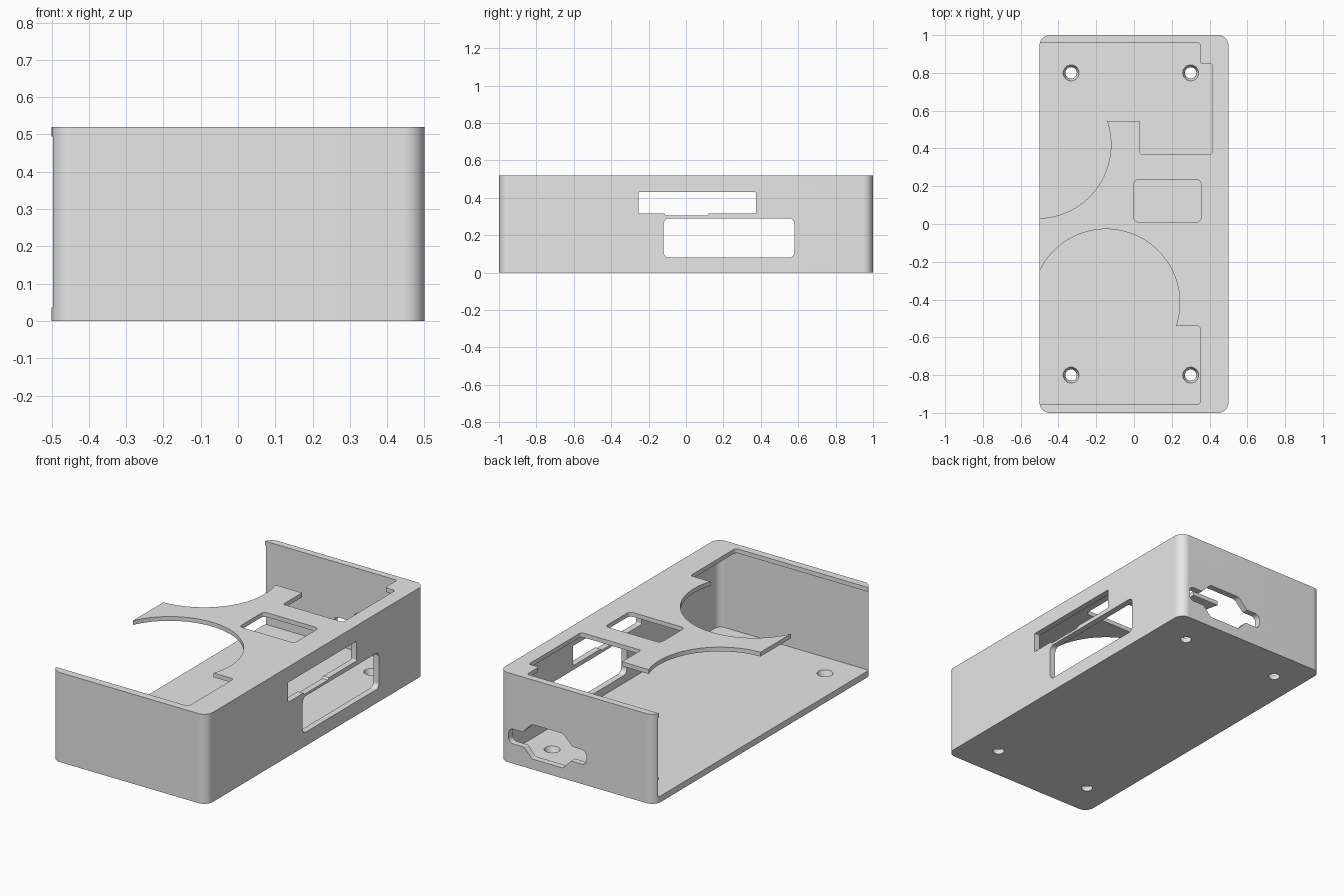
import bpy
import bmesh
from math import cos, sin, tan, radians
from mathutils import Vector, Matrix

if "Cube" in bpy.data.objects:
    bpy.data.objects.remove(bpy.data.objects["Cube"], do_unlink=True)

HEIGHT, WALL, LID = 0.52, 0.036, 0.025

grey = bpy.data.materials.new("light grey plastic")
grey.use_nodes = True
grey.diffuse_color = (0.8, 0.8, 0.8, 1)
grey.node_tree.nodes["Principled BSDF"].inputs["Base Color"].default_value = (0.8, 0.8, 0.8, 1)


def fillet(corners, steps=12):
    """Round each (x, y, radius) corner of an outline."""
    pts = []
    for i, (x, y, r) in enumerate(corners):
        p = Vector((x, y))
        if r == 0:
            pts.append(p)
            continue
        u = (Vector(corners[i - 1][:2]) - p).normalized()
        v = (Vector(corners[(i + 1) % len(corners)][:2]) - p).normalized()
        half = u.angle(v) / 2
        centre = p + (u + v).normalized() * r / sin(half)
        a, b = (p + w * r / tan(half) - centre for w in (u, v))
        pts += [centre + a.lerp(b, k / steps).normalized() * r for k in range(steps + 1)]
    return pts


def box(x0, x1, y0, y1, r):
    return [(x0, y0, r), (x1, y0, r), (x1, y1, r), (x0, y1, r)]


def arc(cx, cy, r, start, end, steps=48):
    angles = [radians(start + (end - start) * k / steps) for k in range(steps + 1)]
    return [(cx + r * cos(a), cy + r * sin(a), 0) for a in angles]


def finish(name, bm):
    bmesh.ops.recalc_face_normals(bm, faces=bm.faces)
    mesh = bpy.data.meshes.new(name)
    bm.to_mesh(mesh)
    bm.free()
    mesh.materials.append(grey)
    obj = bpy.data.objects.new(name, mesh)
    bpy.context.collection.objects.link(obj)
    return obj


def prism(name, corners, lo, hi, axis="z"):
    """Extrude a filleted outline along an axis from lo to hi."""
    place = {"z": lambda p: (p.x, p.y, lo),
             "x": lambda p: (lo, p.x, p.y),
             "y": lambda p: (p.x, lo, p.y)}[axis]
    bm = bmesh.new()
    face = bm.faces.new([bm.verts.new(place(p)) for p in fillet(corners)])
    shift = Vector([hi - lo if a == axis else 0 for a in "xyz"])
    ext = bmesh.ops.extrude_face_region(bm, geom=[face])
    bmesh.ops.translate(bm, vec=shift, verts=[g for g in ext["geom"] if isinstance(g, bmesh.types.BMVert)])
    return finish(name, bm)


# Outer case and the cavity, open on the -x side
case = prism("case", box(-0.5, 0.5, -1, 1, 0.055), 0, HEIGHT)
inner = 1 - WALL
cavity = [(-0.7, -inner, 0), (0.5 - WALL, -inner, 0.04), (0.5 - WALL, inner, 0.04), (-0.7, inner, 0)]
cutters = [prism("cavity_cutter", cavity, WALL, HEIGHT - LID)]

# Lid openings: two large bays with circular bites, and a small window
back_bay = [(-0.7, 0.96, 0), (0.35, 0.96, 0.015), (0.35, 0.85, 0.01), (0.415, 0.85, 0.015),
            (0.415, 0.37, 0.015), (0.03, 0.37, 0.015), (0.03, 0.545, 0)]
back_bay += arc(-0.512, 0.42, 0.39, 18.7, -90) + [(-0.7, 0.03, 0)]
front_bay = [(-0.7, -0.955, 0), (0.35, -0.955, 0.015), (0.35, -0.54, 0.015)]
front_bay += arc(-0.148, -0.417, 0.39, -18.4, 170) + [(-0.7, -0.349, 0)]
for name, outline in (("back_bay_cutter", back_bay), ("front_bay_cutter", front_bay),
                      ("window_cutter", box(0, 0.355, 0.01, 0.235, 0.025))):
    cutters.append(prism(name, outline, HEIGHT - 0.1, HEIGHT + 0.1))

# Side wall slots
upper_slot = [(-0.255, 0.43, 0.006), (-0.255, 0.315, 0.006), (-0.115, 0.315, 0), (-0.11, 0.305, 0),
              (0.11, 0.305, 0), (0.12, 0.315, 0), (0.375, 0.315, 0.006), (0.375, 0.43, 0.006)]
cutters.append(prism("upper_slot_cutter", upper_slot, 0.43, 0.6, "x"))
cutters.append(prism("lower_slot_cutter", box(-0.12, 0.58, 0.08, 0.29, 0.03), 0.43, 0.6, "x"))

# Socket hole with two ears in the back wall, mirrored about its centre
SOCKET_X = 0.19
half = [(0.1, 0.06, 0.02), (0.15, 0.115, 0.01), (0.25, 0.115, 0.03), (0.25, 0.2, 0.03),
        (0.16, 0.2, 0.01), (0.1, 0.26, 0.03)]
socket = [(SOCKET_X + x, z, r) for x, z, r in half]
socket += [(SOCKET_X - x, z, r) for x, z, r in reversed(half)]
cutters.append(prism("socket_cutter", socket, 0.9, 1.1, "y"))

# Tapered screw holes in the floor
for x in (-0.333, 0.3):
    for y in (-0.8, 0.8):
        bm = bmesh.new()
        bmesh.ops.create_cone(bm, cap_ends=True, segments=32, radius1=0.0266, radius2=0.0454,
                              depth=0.055, matrix=Matrix.Translation((x, y, 0.0175)))
        cutters.append(finish("screw_hole_cutter", bm))

# Cut everything out of the case
for obj in bpy.context.selected_objects:
    obj.select_set(False)
case.select_set(True)
bpy.context.view_layer.objects.active = case
for cutter in cutters:
    cutter.hide_render = True
    mod = case.modifiers.new(cutter.name, "BOOLEAN")
    mod.operation = "DIFFERENCE"
    mod.solver = "EXACT"
    mod.object = cutter
    bpy.ops.object.modifier_apply(modifier=mod.name)
    bpy.data.objects.remove(cutter, do_unlink=True)

bpy.ops.object.shade_smooth_by_angle(angle=radians(30))
